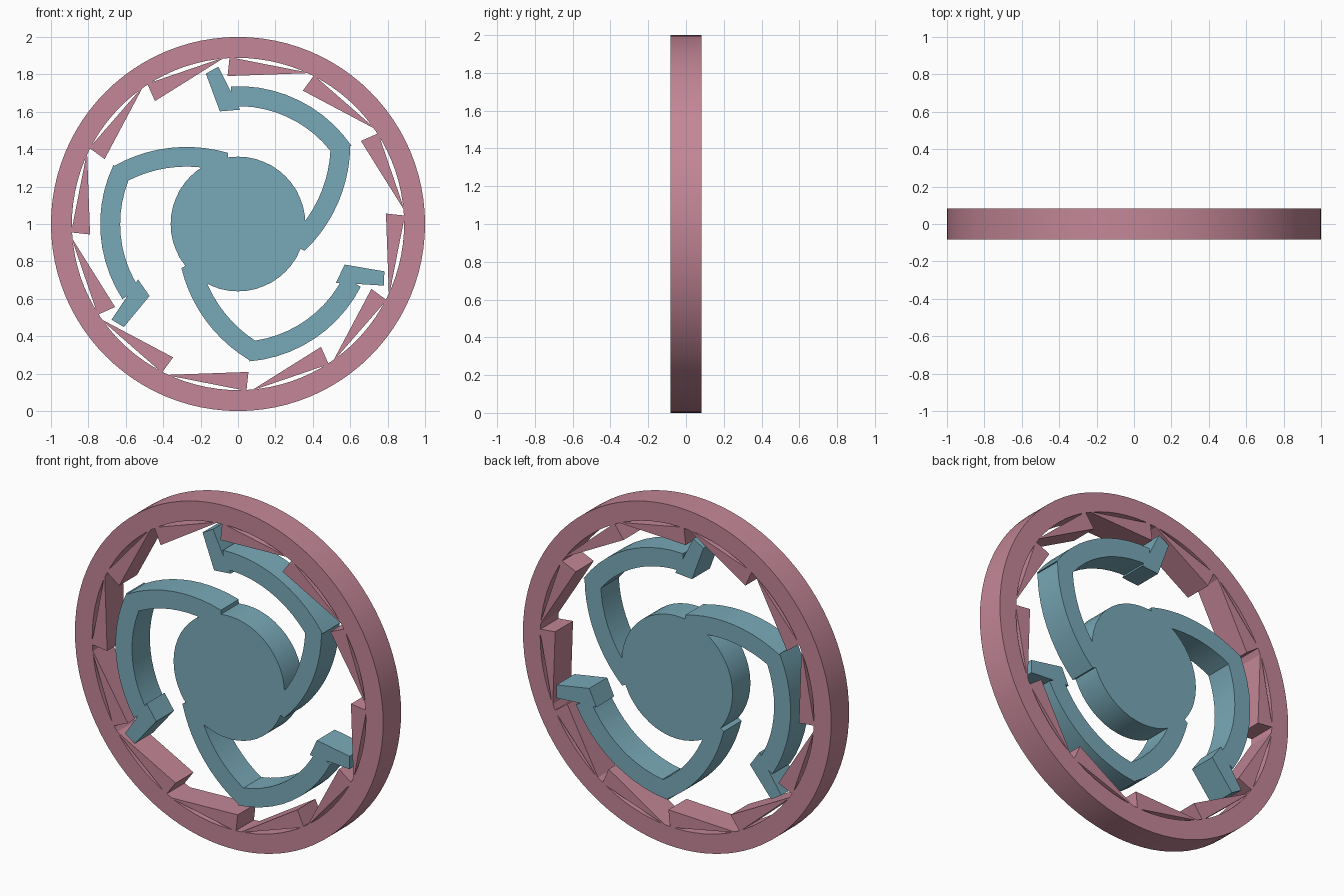
import bpy, bmesh
from math import sin, cos, radians, pi

if "Cube" in bpy.data.objects:
    bpy.data.objects.remove(bpy.data.objects["Cube"])

HALF = 0.083      # half thickness along y
CZ = 1.0          # height of the wheel centre


def material(name, color):
    m = bpy.data.materials.new(name)
    m.diffuse_color = color
    m.use_nodes = True
    m.node_tree.nodes["Principled BSDF"].inputs["Base Color"].default_value = m.diffuse_color
    return m


PINK = material("pink", (0.55, 0.24, 0.31, 1))
TEAL = material("teal", (0.19, 0.40, 0.48, 1))


def finish(name, bm, mat):
    bmesh.ops.recalc_face_normals(bm, faces=bm.faces)
    me = bpy.data.meshes.new(name)
    bm.to_mesh(me)
    bm.free()
    me.materials.append(mat)
    ob = bpy.data.objects.new(name, me)
    ob.location.z = CZ
    bpy.context.collection.objects.link(ob)
    bpy.context.view_layer.objects.active = ob
    bpy.ops.object.select_all(action='DESELECT')
    ob.select_set(True)
    bpy.ops.object.shade_smooth_by_angle(angle=radians(25))


def plate(name, outline, mat, turn=0.0):
    """Extrude an (x, z) outline through the thickness, turned about the centre."""
    c, s = cos(turn), sin(turn)
    bm = bmesh.new()
    front = bm.faces.new([bm.verts.new((x * c - z * s, -HALF, x * s + z * c))
                          for x, z in outline])
    ext = bmesh.ops.extrude_face_region(bm, geom=[front])
    verts = [g for g in ext["geom"] if isinstance(g, bmesh.types.BMVert)]
    bmesh.ops.translate(bm, verts=verts, vec=(0, 2 * HALF, 0))
    finish(name, bm, mat)


def arc(cx, cz, r, a0, a1, n=10):
    return [(cx + r * cos(radians(a0 + (a1 - a0) * i / n)),
             cz + r * sin(radians(a0 + (a1 - a0) * i / n))) for i in range(n + 1)]


# Outer ring
bm = bmesh.new()
N = 96
section = [(1.0, -HALF), (1.0, HALF), (0.888, HALF), (0.888, -HALF)]
loops = [[bm.verts.new((r * cos(2 * pi * i / N), y, r * sin(2 * pi * i / N)))
          for r, y in section] for i in range(N)]
for i in range(N):
    a, b = loops[i], loops[(i + 1) % N]
    for j in range(4):
        k = (j + 1) % 4
        bm.faces.new((a[j], a[k], b[k], b[j]))
finish("outer_ring", bm, PINK)

# Wedge-shaped ratchet teeth
tooth = [(-0.045, 0.892), (-0.056, 0.791), (0.388, 0.807)]
for i in range(12):
    plate(f"ratchet_tooth_{i + 1}", tooth, PINK, -2 * pi * i / 12)

# Central hub
plate("hub", arc(0, 0, 0.36, 0, 352.5, 47) + [], TEAL)

# Bent arms and their pawls
arm = (arc(0, 0, 0.737, 213, 154.6)
       + arc(-0.275, -0.378, 0.79, 119.3, 73.7)
       + arc(-0.275, -0.378, 0.685, 71.1, 117.4)
       + arc(0, 0, 0.63, 158.6, 213))
pawl = [(-0.172, 0.804), (-0.105, 0.841), (-0.03, 0.69), (0.011, 0.611), (-0.097, 0.602)]
for i in range(3):
    turn = 2 * pi * i / 3
    plate(f"arm_{i + 1}", arm, TEAL, turn)
    plate(f"pawl_{i + 1}", pawl, TEAL, turn)
